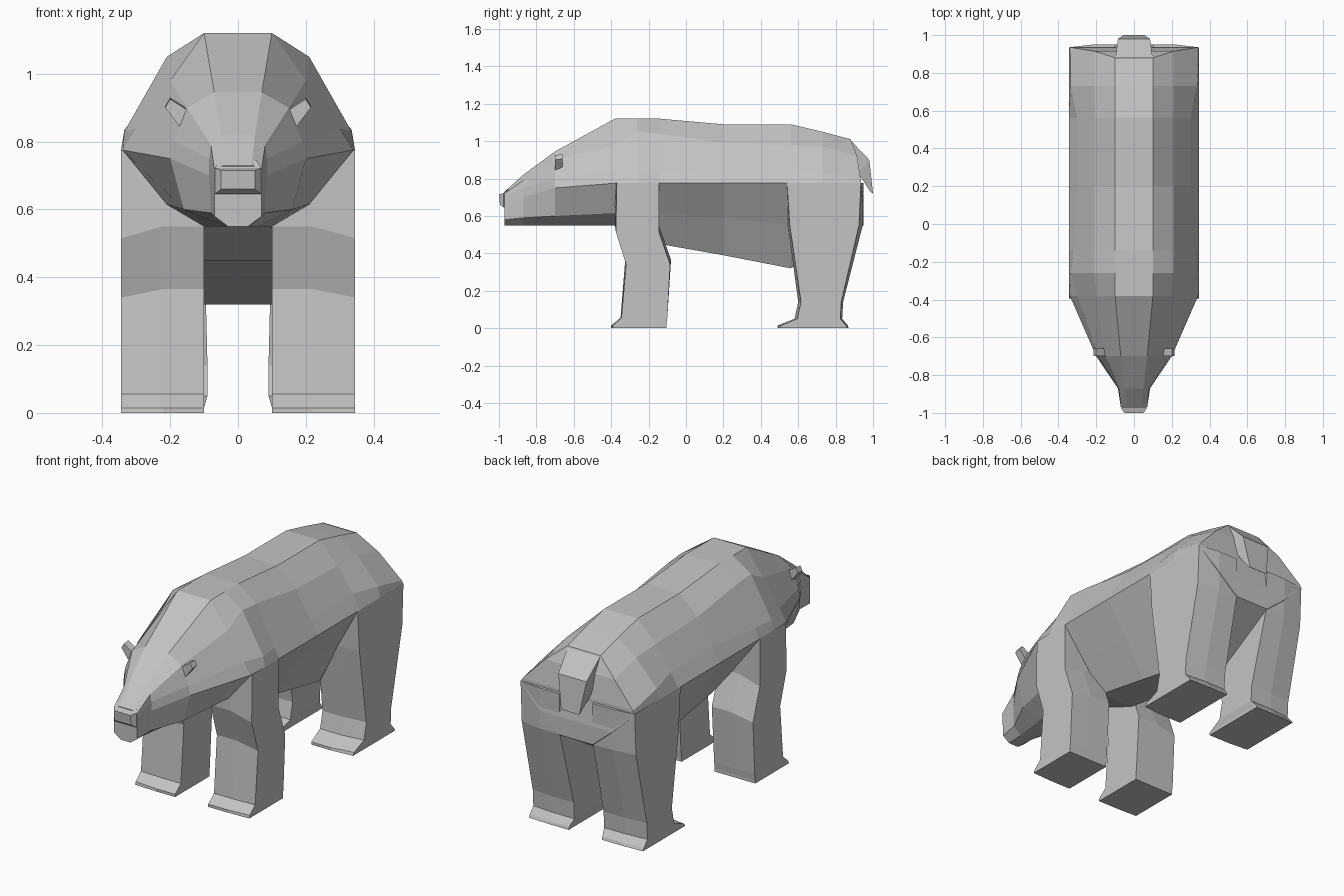
import bpy, bmesh

cube = bpy.data.objects.get("Cube")
if cube:
    bpy.data.objects.remove(cube, do_unlink=True)

fur = bpy.data.materials.new("grey fur")
fur.use_nodes = True
COLOUR = (0.55, 0.55, 0.55, 1)
fur.diffuse_color = COLOUR
fur.node_tree.nodes["Principled BSDF"].inputs["Base Color"].default_value = COLOUR


def loft(name, rings, strip_caps=False):
    """Skin a list of equal rings of points and close both ends."""
    bm = bmesh.new()
    vs = [[bm.verts.new(p) for p in ring] for ring in rings]
    n = len(rings[0])
    for a, b in zip(vs, vs[1:]):
        for i in range(n):
            j = (i + 1) % n
            bm.faces.new((a[i], a[j], b[j], b[i]))
    for end in (vs[0], vs[-1]):
        if strip_caps:
            for i in range(n // 2 - 1):
                bm.faces.new((end[i], end[i + 1], end[n - 2 - i], end[n - 1 - i]))
        else:
            bm.faces.new(end)
    bmesh.ops.recalc_face_normals(bm, faces=bm.faces)
    mesh = bpy.data.meshes.new(name)
    bm.to_mesh(mesh)
    bm.free()
    mesh.materials.append(fur)
    obj = bpy.data.objects.new(name, mesh)
    bpy.context.collection.objects.link(obj)


def pair(name, rings):
    """Build a part on the left and its mirror on the right."""
    loft("left_" + name, rings)
    loft("right_" + name, [[(-x, y, z) for x, y, z in r] for r in rings])


def body_ring(y, half):
    """Mirror a half section; a point may carry its own y."""
    pts = [(p[0], p[2] if len(p) > 2 else y, p[1]) for p in half]
    return pts + [(-x, py, z) for x, py, z in reversed(pts)]


# Head and torso, from muzzle to rump; (x, z) from spine to belly
loft("body", [body_ring(y, half) for y, half in [
    (-0.97, [(.04, .73), (.07, .72), (.07, .70), (.07, .66), (.07, .58), (.03, .55)]),
    (-0.87, [(.05, .82), (.08, .79), (.085, .75), (.085, .70), (.08, .59), (.035, .55)]),
    (-0.70, [(.07, .945), (.15, .90), (.19, .80), (.20, .75), (.16, .60), (.06, .55)]),
    (-0.38, [(.10, 1.12), (.20, .98), (.30, .84), (.34, .775), (.21, .615), (.10, .55)]),
    (-0.26, [(.10, 1.12), (.21, 1.05), (.335, .83), (.345, .775), (.22, .62), (.10, .50)]),
    (-0.14, [(.10, 1.12), (.21, 1.04), (.32, .83), (.345, .775), (.22, .61), (.10, .45)]),
    (0.20, [(.10, 1.09), (.21, .99), (.30, .85), (.345, .775), (.22, .59), (.10, .39)]),
    (0.56, [(.10, 1.09), (.21, .98), (.30, .85), (.345, .775), (.22, .55), (.10, .32)]),
    (0.73, [(.10, 1.05), (.21, .97), (.335, .835), (.345, .775), (.22, .58), (.10, .42)]),
    (0.95, [(.10, 1.01, .88), (.21, .92, .915), (.335, .79, .935), (.345, .77, .935),
            (.22, .65), (.10, .55)]),
]], strip_caps=True)


# Legs: (z, front y, back y, inner x, drop of outer corner, front and back setback)
def leg_ring(z, front, back, xi, drop, sf, sb):
    xo, xm = .345, .22
    return [(xi, front, z), (xm, front, z), (xo, front + sf, z - drop),
            (xo, back - sb, z - drop), (xm, back, z), (xi, back, z)]


pair("front_leg", [leg_ring(*r) for r in [
    (.775, -.38, -.145, .10, 0, .01, 0),
    (.55, -.38, -.145, .10, .035, .005, 0),
    (.365, -.325, -.08, .10, .025, .005, .005),
    (.055, -.35, -.10, .10, 0, .005, 0),
    (.015, -.40, -.105, .10, 0, .01, 0),
    (0, -.40, -.105, .10, 0, .005, 0)]])

pair("hind_leg", [leg_ring(*r) for r in [
    (.775, .535, .95, .10, 0, .005, .015),
    (.55, .545, .945, .10, 0, .01, .02),
    (.14, .60, .84, .09, 0, .015, .01),
    (.05, .58, .835, .09, 0, .015, .01),
    (.015, .49, .865, .10, 0, .02, .01),
    (0, .49, .87, .10, 0, .01, .005)]])


# Tail and nose: boxy tapers
def bar(w, y1, z1, y2, z2):
    return [(w, y1, z1), (-w, y1, z1), (-w, y2, z2), (w, y2, z2)]


loft("tail", [bar(.10, .87, 1.015, .86, .90),
              bar(.085, .98, .90, .92, .83),
              bar(.055, 1.0, .72, .985, .73)])
loft("nose", [bar(.055, -.95, .745, -.96, .645),
              bar(.068, -.975, .722, -.975, .645),
              bar(.05, -1.0, .715, -.995, .66)])

# Ears: small slanted plates
outline = [(.165, .835), (.215, .90), (.20, .925), (.145, .89)]
pair("ear", [[(x, -.70, z) for x, z in outline],
             [(x, -.66, z + .005) for x, z in outline]])
